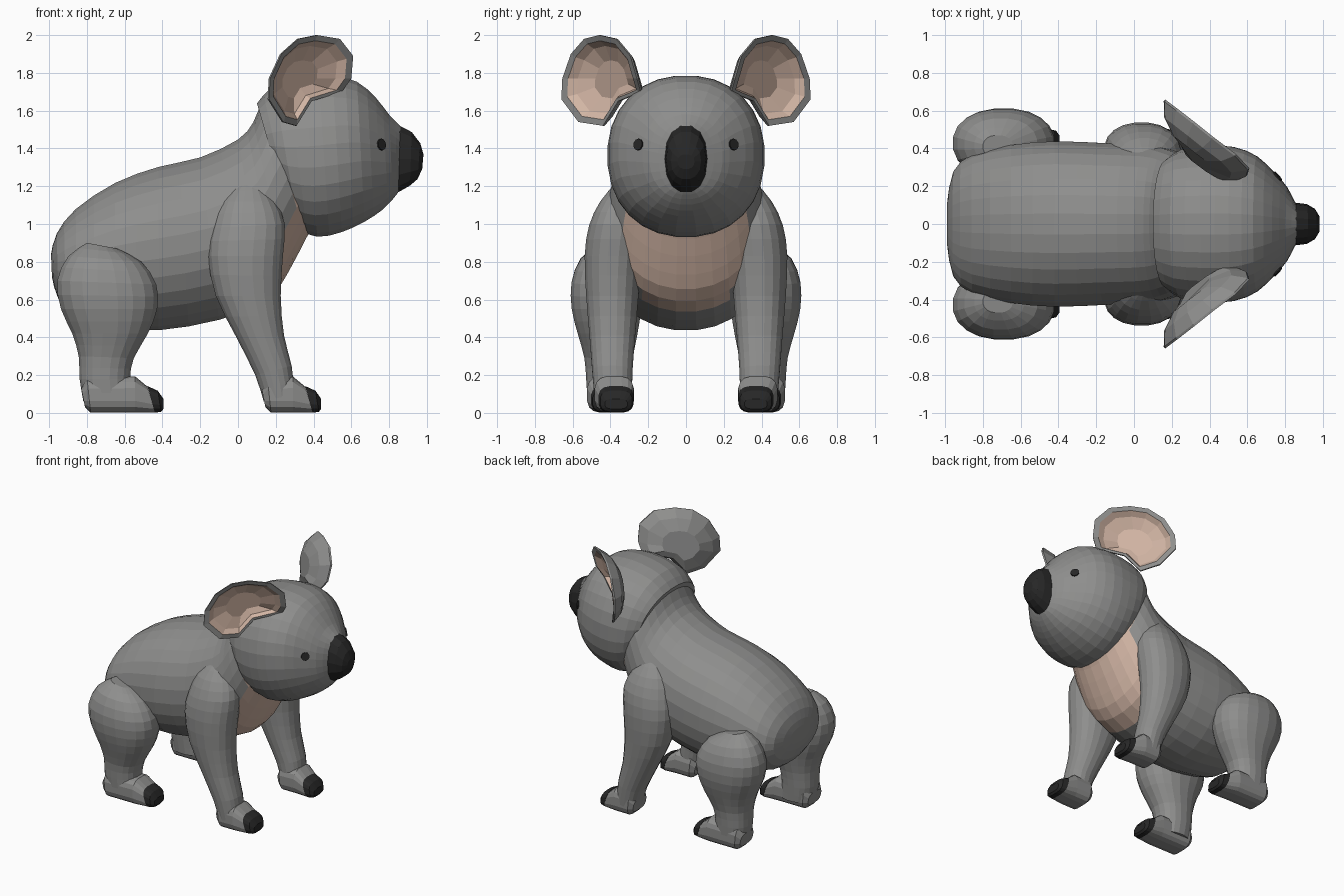
import bpy, bmesh, math
from mathutils import Vector
from mathutils.bvhtree import BVHTree


def material(name, rgb):
    m = bpy.data.materials.new(name)
    m.diffuse_color = (*rgb, 1)
    return m


GREY = material("grey fur", (0.27, 0.27, 0.265))
BEIGE = material("beige fur", (0.64, 0.46, 0.37))
BLACK = material("black", (0.02, 0.02, 0.02))


def finish(name, bm, mats, mirror=False):
    bmesh.ops.recalc_face_normals(bm, faces=bm.faces)
    me = bpy.data.meshes.new(name)
    bm.to_mesh(me)
    bm.free()
    for m in mats:
        me.materials.append(m)
    ob = bpy.data.objects.new(name, me)
    bpy.context.collection.objects.link(ob)
    if mirror:
        mod = ob.modifiers.new("mirror", 'MIRROR')
        mod.use_axis = (False, True, False)
        mod.use_mirror_merge = False
    return ob


def refine(secs):
    """Insert one smooth in-between section per span."""
    out = []
    for i in range(len(secs) - 1):
        b, c = secs[i], secs[i + 1]
        a, d = secs[max(i - 1, 0)], secs[min(i + 2, len(secs) - 1)]
        out.append(b)
        out.append(tuple((9 * (q + r) - p - s) / 16 for p, q, r, s in zip(a, b, c, d)))
    return out + [secs[-1]]


def loft(name, secs, mat, sides=20, power=1.0, mirror=False, smooth=True, extra=()):
    """Sections: (x, z) of one rim point, (x, z) of the opposite one, half width, y centre."""
    bm = bmesh.new()
    rings = []
    for ax, az, bx, bz, hw, yc in (refine(secs) if smooth else secs):
        ring = []
        for k in range(sides):
            t = 2 * math.pi * (k + 0.5) / sides
            c, s = math.cos(t), math.sin(t)
            c = math.copysign(abs(c) ** power, c)
            s = math.copysign(abs(s) ** power, s)
            ring.append(bm.verts.new(((ax + bx) / 2 + c * (ax - bx) / 2, yc + s * hw,
                                      (az + bz) / 2 + c * (az - bz) / 2)))
        rings.append(ring)
    for r, q in zip(rings, rings[1:]):
        for k in range(sides):
            n = (k + 1) % sides
            bm.faces.new((r[k], r[n], q[n], q[k]))
    bm.faces.new(rings[0])
    bm.faces.new(rings[-1])
    return finish(name, bm, [mat, *extra], mirror)


# Body, with the pale bib on the chest
body = loft("body", [
    (-0.99, 0.84, -0.985, 0.72, 0.12, 0), (-0.96, 0.95, -0.95, 0.60, 0.28, 0),
    (-0.86, 1.08, -0.85, 0.50, 0.37, 0), (-0.65, 1.22, -0.65, 0.45, 0.42, 0),
    (-0.42, 1.305, -0.42, 0.435, 0.44, 0), (-0.20, 1.355, -0.10, 0.49, 0.43, 0),
    (0.00, 1.45, 0.15, 0.59, 0.42, 0), (0.08, 1.54, 0.26, 0.73, 0.40, 0),
    (0.14, 1.66, 0.36, 0.92, 0.37, 0), (0.25, 1.66, 0.42, 1.02, 0.32, 0)],
    GREY, sides=28, power=0.95, extra=[BEIGE])
for p in body.data.polygons:
    c = p.center
    if c.x > 0 and c.z > 0.53 and p.normal.x > 0.1 and abs(c.y) < 0.33 * min(1, (c.z - 0.5) / 0.3) ** 0.5:
        p.material_index = 1

# Head and nose
head = loft("head", [
    (0.10, 1.64, 0.25, 1.12, 0.34, 0), (0.19, 1.735, 0.32, 0.98, 0.395, 0),
    (0.35, 1.78, 0.42, 0.93, 0.415, 0), (0.50, 1.785, 0.55, 0.955, 0.41, 0),
    (0.63, 1.755, 0.67, 1.01, 0.36, 0), (0.73, 1.67, 0.76, 1.07, 0.27, 0),
    (0.80, 1.58, 0.82, 1.13, 0.195, 0), (0.86, 1.52, 0.85, 1.17, 0.11, 0)],
    GREY, sides=28, power=0.92)
loft("nose", [
    (0.855, 1.525, 0.85, 1.165, 0.113, 0), (0.92, 1.49, 0.91, 1.20, 0.105, 0),
    (0.965, 1.43, 0.95, 1.235, 0.08, 0), (0.982, 1.37, 0.975, 1.29, 0.045, 0)],
    BLACK, sides=14, power=0.9, smooth=False)

# Eyes: thin discs laid on the head surface
tree = BVHTree.FromPolygons([v.co for v in head.data.vertices],
                            [p.vertices[:] for p in head.data.polygons])
pos, nor, _, _ = tree.find_nearest(Vector((0.757, 0.25, 1.42)))
bm = bmesh.new()
bmesh.ops.create_cone(bm, cap_ends=True, segments=10, radius1=0.031, radius2=0.031, depth=0.009)
bmesh.ops.rotate(bm, verts=bm.verts, matrix=nor.to_track_quat('Z', 'Y').to_matrix())
bmesh.ops.translate(bm, verts=bm.verts, vec=pos + nor * 0.004)
finish("eyes", bm, [BLACK], True)

# Ears: cupped shells with a pale hollow
rim = [Vector(v) for v in (
    (0.165, 0.66, 1.66), (0.17, 0.655, 1.77), (0.23, 0.61, 1.90), (0.32, 0.54, 1.98),
    (0.42, 0.46, 2.0), (0.54, 0.37, 1.98), (0.61, 0.295, 1.89), (0.60, 0.26, 1.77),
    (0.55, 0.24, 1.70), (0.39, 0.36, 1.65), (0.31, 0.44, 1.52), (0.24, 0.57, 1.54))]
mid = Vector((0.38, 0.465, 1.77))
back = Vector((-0.65, -0.76, 0))
bm = bmesh.new()


def ear_ring(scale, depth):
    return [bm.verts.new(mid + (v - mid) * scale + back * depth) for v in rim]


rings = [ear_ring(*a) for a in ((0.45, 0.115), (0.80, 0.075), (1, 0.012), (1, 0), (0.87, 0.008),
                                (0.75, 0.045), (0.42, 0.085))]
for i, (r, q) in enumerate(zip(rings, rings[1:])):
    for k in range(12):
        n = (k + 1) % 12
        bm.faces.new((r[k], r[n], q[n], q[k])).material_index = int(i >= 4)
bm.faces.new(rings[0])
bm.faces.new(rings[-1]).material_index = 1
finish("ears", bm, [GREY, BEIGE], True)

# Legs
loft("front_legs", [
    (0.00, 1.22, 0.12, 1.22, 0.05, 0.32), (-0.09, 1.12, 0.20, 1.12, 0.12, 0.335),
    (-0.14, 0.98, 0.25, 1.00, 0.15, 0.365), (-0.16, 0.83, 0.24, 0.83, 0.153, 0.385),
    (-0.12, 0.62, 0.228, 0.62, 0.14, 0.39), (-0.01, 0.40, 0.245, 0.41, 0.122, 0.39),
    (0.09, 0.20, 0.285, 0.25, 0.108, 0.39), (0.135, 0.06, 0.30, 0.10, 0.10, 0.385)],
    GREY, power=0.9, mirror=True)
loft("hind_legs", [
    (-0.80, 0.90, -0.64, 0.87, 0.06, 0.41), (-0.90, 0.83, -0.51, 0.80, 0.14, 0.42),
    (-0.96, 0.70, -0.43, 0.68, 0.18, 0.428), (-0.94, 0.55, -0.425, 0.55, 0.185, 0.422),
    (-0.88, 0.42, -0.475, 0.42, 0.16, 0.415), (-0.845, 0.30, -0.55, 0.29, 0.13, 0.41),
    (-0.84, 0.18, -0.57, 0.18, 0.12, 0.41), (-0.82, 0.06, -0.56, 0.06, 0.112, 0.41)],
    GREY, power=0.9, mirror=True)


# Feet and claws: heel and toe positions differ front and back
def foot(name, heel, toe, y):
    loft(name + "_feet", [
        (heel + 0.01, 0.03, heel - 0.01, 0.13, 0.08, y + 0.01),
        (heel + 0.04, 0.0, heel + 0.02, 0.19, 0.105, y + 0.01),
        (toe - 0.15, 0.0, toe - 0.15, 0.195, 0.105, y + 0.01),
        (toe - 0.045, 0.0, toe - 0.085, 0.14, 0.093, y)],
        GREY, power=0.65, mirror=True, smooth=False, sides=16)
    loft(name + "_claws", [
        (toe - 0.045, 0.0, toe - 0.085, 0.143, 0.094, y),
        (toe - 0.012, 0.005, toe - 0.03, 0.118, 0.085, y),
        (toe, 0.02, toe, 0.075, 0.06, y)],
        BLACK, power=0.65, mirror=True, smooth=False, sides=16)


foot("front", 0.135, 0.44, 0.37)
foot("hind", -0.82, -0.395, 0.41)
